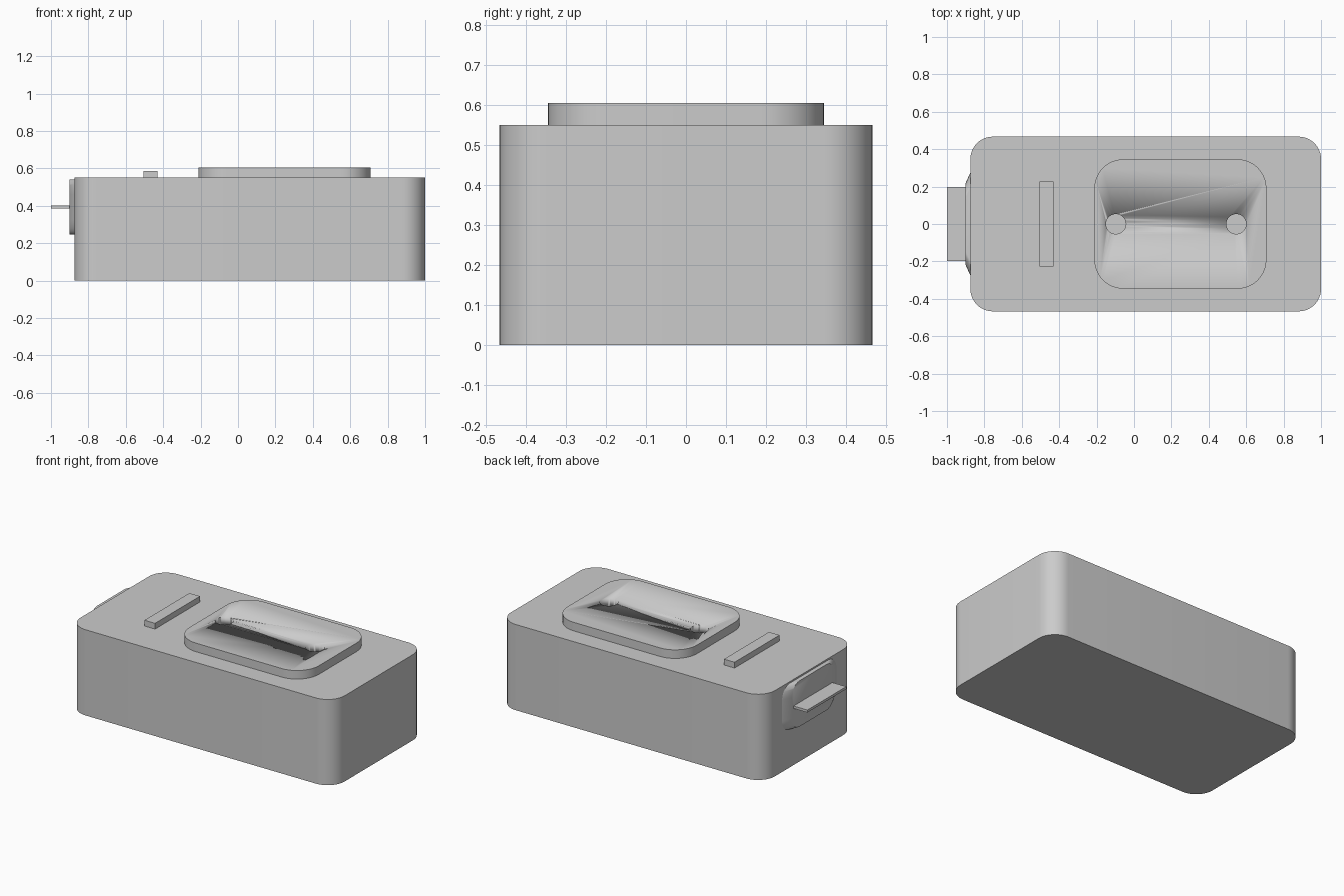
import bpy, bmesh, math

if "Cube" in bpy.data.objects:
    bpy.data.objects.remove(bpy.data.objects["Cube"])

grey = bpy.data.materials.new("plain_grey")
grey.diffuse_color = (0.6, 0.6, 0.6, 1)
grey.use_nodes = True
grey.node_tree.nodes["Principled BSDF"].inputs["Base Color"].default_value = grey.diffuse_color


def rounded(w, h, r, seg=12):
    """Outline of a centred rounded rectangle with half sizes w, h."""
    pts = []
    for i, (sx, sy) in enumerate([(1, 1), (-1, 1), (-1, -1), (1, -1)]):
        for k in range(seg + 1):
            a = math.pi / 2 * (i + k / seg)
            pts.append((sx * (w - r) + r * math.cos(a), sy * (h - r) + r * math.sin(a)))
    return pts


def loft(name, start, end):
    """Closed solid between two matching rings of 3D points."""
    bm = bmesh.new()
    a = [bm.verts.new(p) for p in start]
    b = [bm.verts.new(p) for p in end]
    bm.faces.new(a)
    bm.faces.new(b)
    n = len(a)
    for i in range(n):
        bm.faces.new((a[i], a[(i + 1) % n], b[(i + 1) % n], b[i]))
    bmesh.ops.recalc_face_normals(bm, faces=bm.faces[:])
    me = bpy.data.meshes.new(name)
    bm.to_mesh(me)
    bm.free()
    me.materials.append(grey)
    ob = bpy.data.objects.new(name, me)
    bpy.context.collection.objects.link(ob)
    bpy.ops.object.select_all(action='DESELECT')
    ob.select_set(True)
    bpy.context.view_layer.objects.active = ob
    bpy.ops.object.shade_smooth_by_angle(angle=math.radians(30))
    return ob


def upright(name, outline, cx, z0, z1):
    return loft(name, [(x + cx, y, z0) for x, y in outline],
                [(x + cx, y, z1) for x, y in outline])


def box(w, h):
    return [(w, h), (-w, h), (-w, -h), (w, -h)]


# Main housing
upright("housing", rounded(0.9375, 0.467, 0.12), 0.0625, 0, 0.55)

# Raised top plate with two round holes
plate = upright("top_plate", rounded(0.46, 0.346, 0.155), 0.248, 0.55, 0.605)
for i, x in enumerate((-0.097, 0.547)):
    circle = [(0.053 * math.cos(math.tau * k / 40), 0.053 * math.sin(math.tau * k / 40))
              for k in range(40)]
    cutter = upright(f"hole_cutter_{i + 1}", circle, x, 0.5, 0.7)
    cutter.hide_render = True
    cutter.hide_viewport = True
    mod = plate.modifiers.new("hole", 'BOOLEAN')
    mod.operation = 'DIFFERENCE'
    mod.solver = 'EXACT'
    mod.object = cutter

# Low ridge on top
upright("top_ridge", box(0.0375, 0.228), -0.467, 0.55, 0.587)

# Tapered port flange on the left end
loft("port_flange",
     [(-0.875, y, z + 0.393) for y, z in rounded(0.275, 0.147, 0.08)],
     [(-0.902, y, z + 0.393) for y, z in rounded(0.215, 0.147, 0.08)])

# Thin tab sticking out of the flange
upright("port_tab", box(0.05, 0.197), -0.95, 0.385, 0.401)
